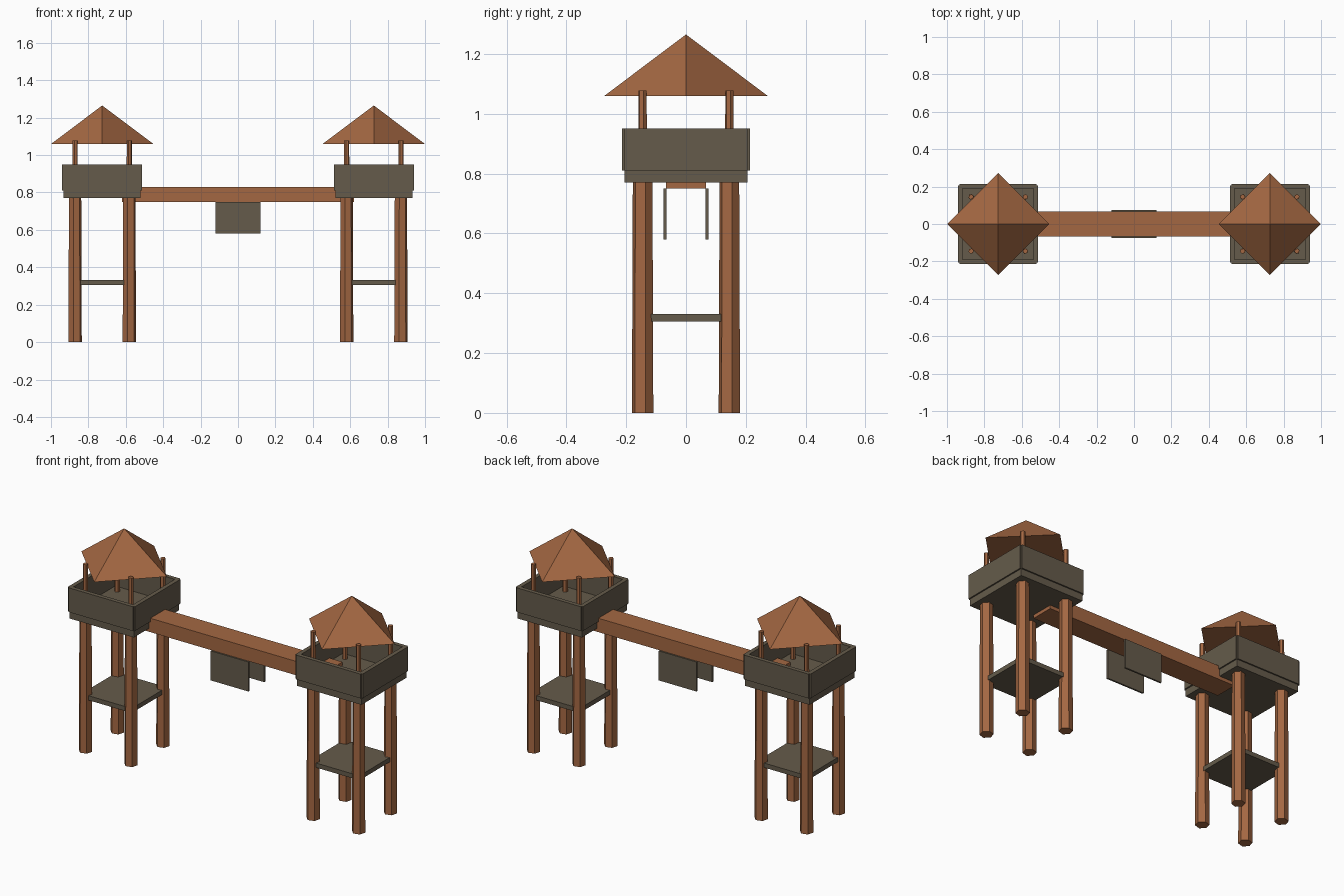
import bpy
import math

if "Cube" in bpy.data.objects:
    bpy.data.objects.remove(bpy.data.objects["Cube"], do_unlink=True)


def make_material(name, color):
    mat = bpy.data.materials.new(name)
    mat.use_nodes = True
    mat.diffuse_color = color
    mat.node_tree.nodes["Principled BSDF"].inputs["Base Color"].default_value = color
    return mat


WOOD = make_material("warm wood", (0.37, 0.137, 0.055, 1))
PLANK = make_material("grey plank", (0.13, 0.105, 0.07, 1))


def finish(name, mat):
    obj = bpy.context.object
    obj.name = name
    obj.data.materials.append(mat)
    return obj


def box(name, center, size, mat):
    bpy.ops.mesh.primitive_cube_add(size=1, location=center)
    obj = finish(name, mat)
    obj.scale = size
    bpy.ops.object.transform_apply(location=False, rotation=False, scale=True)


def cone(name, x, y, z0, z1, r0, r1, sides, turn, mat):
    bpy.ops.mesh.primitive_cone_add(
        vertices=sides, radius1=r0, radius2=r1, depth=z1 - z0,
        location=(x, y, (z0 + z1) / 2), rotation=(0, 0, math.radians(turn)))
    finish(name, mat)


def tower(side, cx):
    # Hexagonal legs below, thin roof posts above
    reach = 0.145
    for dx in (-reach, reach):
        for dy in (-reach, reach):
            cone(side + "_leg", cx + dx, dy, 0, 0.78, 0.037, 0.034, 6, -15, WOOD)
            cone(side + "_roof_post", cx + dx, dy, 0.78, 1.078, 0.015, 0.014, 6, -15, WOOD)

    # Lower shelf and main floor
    box(side + "_shelf", (cx, 0, 0.318), (0.32, 0.32, 0.026), PLANK)
    box(side + "_floor", (cx, 0, 0.79), (0.412, 0.412, 0.04), PLANK)

    # Solid railing on four sides
    for s in (-1, 1):
        box(side + "_railing", (cx + s * 0.202, 0, 0.88), (0.024, 0.412, 0.14), PLANK)
        box(side + "_railing", (cx, s * 0.202, 0.88), (0.412, 0.024, 0.14), PLANK)

    # Pyramid roof with corners on the axes
    cone(side + "_roof", cx, 0, 1.06, 1.265, 0.273, 0, 4, 0, WOOD)


tower("left", 0.726)
tower("right", -0.726)

# Bridge beam and its two hanging panels
box("bridge_beam", (0, 0, 0.79), (1.24, 0.134, 0.08), WOOD)
for s in (-1, 1):
    box("hanging_panel", (0, s * 0.071, 0.665), (0.242, 0.01, 0.17), PLANK)
